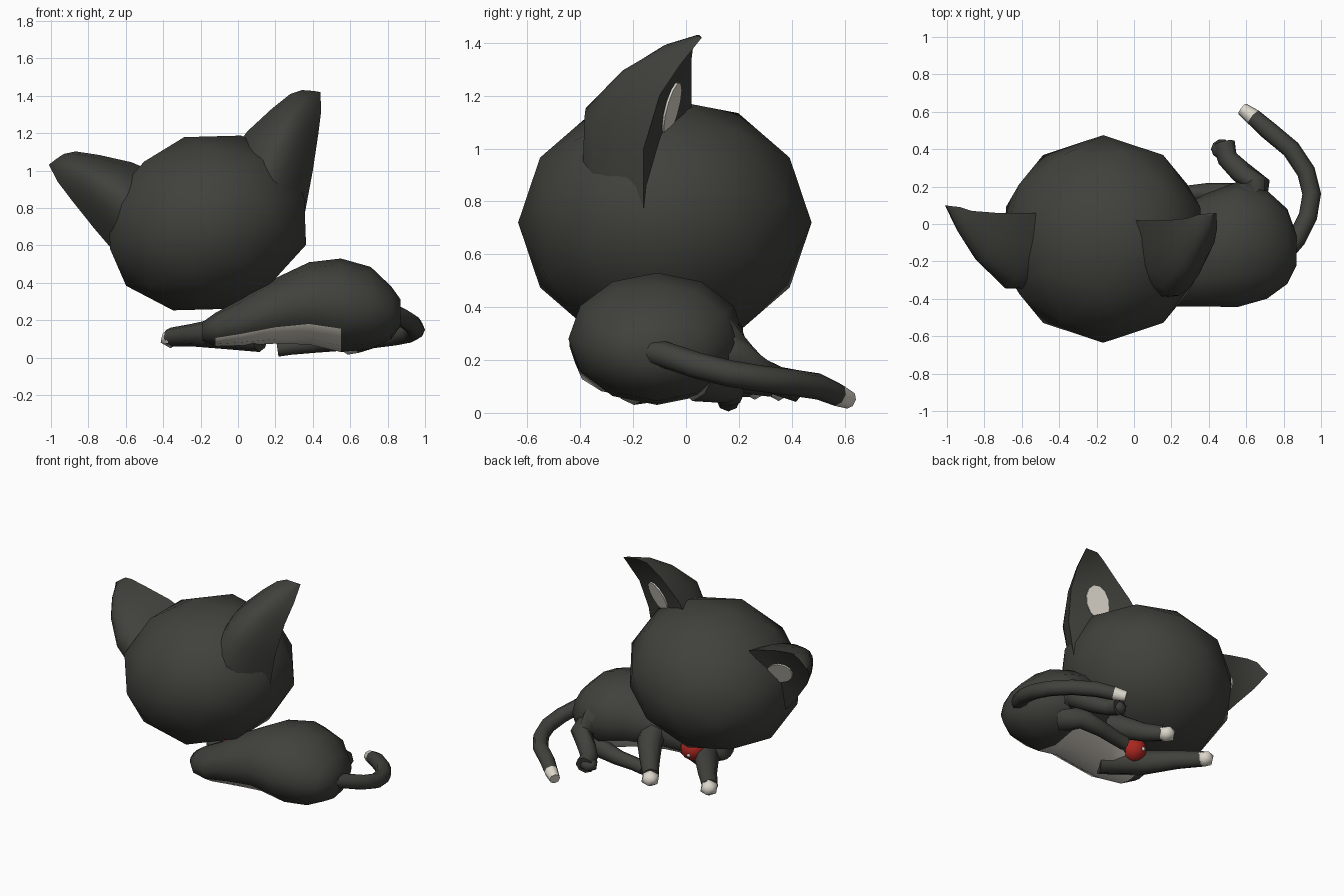
import bpy, bmesh, math
from mathutils import Vector, Matrix

cube = bpy.data.objects.get("Cube")
if cube:
    bpy.data.objects.remove(cube)


def material(name, rgb):
    m = bpy.data.materials.new(name)
    m.use_nodes = True
    m.diffuse_color = (*rgb, 1)
    m.node_tree.nodes["Principled BSDF"].inputs["Base Color"].default_value = (*rgb, 1)
    return m


FUR = material("charcoal fur", (0.052, 0.052, 0.045))
PALE = material("cream fur", (0.72, 0.68, 0.6))
RED = material("red bell", (0.4, 0.02, 0.015))


def finish(name, bm, mats, angle=60):
    bmesh.ops.recalc_face_normals(bm, faces=bm.faces)
    me = bpy.data.meshes.new(name)
    bm.to_mesh(me)
    bm.free()
    ob = bpy.data.objects.new(name, me)
    bpy.context.collection.objects.link(ob)
    for m in mats:
        me.materials.append(m)
    bpy.ops.object.select_all(action='DESELECT')
    ob.select_set(True)
    bpy.context.view_layer.objects.active = ob
    bpy.ops.object.shade_smooth_by_angle(angle=math.radians(angle))
    return ob


def loft(rings):
    bm = bmesh.new()
    rows = [[bm.verts.new(p) for p in ring] for ring in rings]
    n = len(rows[0])
    for a, b in zip(rows, rows[1:]):
        for i in range(n):
            j = (i + 1) % n
            bm.faces.new((a[i], a[j], b[j], b[i]))
    bm.faces.new(rows[0])
    bm.faces.new(rows[-1])
    return bm


def ball(name, loc, size, mat, rot=None, detail=2):
    bm = bmesh.new()
    bmesh.ops.create_icosphere(bm, subdivisions=detail, radius=1)
    turn = rot or Matrix.Identity(4)
    bm.transform(Matrix.Translation(loc) @ turn @ Matrix.Diagonal((*size, 1)))
    return finish(name, bm, [mat])


def tube(name, path, radii, tip=False, sides=8):
    """Round limb along a path; the last span can take the pale colour."""
    pts = [Vector(p) for p in path]
    rings = []
    for k, p in enumerate(pts):
        d = (pts[min(k + 1, len(pts) - 1)] - pts[max(k - 1, 0)]).normalized()
        u = d.cross(Vector((0, 0, 1))).normalized()
        v = u.cross(d)
        rings.append([p + radii[k] * (u * math.cos(a) + v * math.sin(a))
                      for a in (math.tau * i / sides for i in range(sides))])
    bm = loft(rings)
    if tip:
        bm.faces.ensure_lookup_table()
        first = (len(pts) - 2) * sides
        for f in bm.faces[first:first + sides]:
            f.material_index = 1
        bm.faces[-1].material_index = 1
    return finish(name, bm, [FUR, PALE])


# Body: cross-sections from rump to neck (x, centre y, centre z, half y, half z)
sections = [(.87, -.14, .24, .08, .07), (.82, -.12, .24, .2, .14),
            (.71, -.11, .265, .29, .22), (.55, -.11, .28, .335, .25),
            (.38, -.14, .29, .3, .22), (.2, -.19, .25, .25, .175),
            (.02, -.22, .19, .2, .125), (-.12, -.2, .15, .14, .09),
            (-.19, -.18, .14, .08, .05)]
sides = 12
bm = loft([[(x, cy + ry * math.cos(math.tau * i / sides), cz + rz * math.sin(math.tau * i / sides))
            for i in range(sides)] for x, cy, cz, ry, rz in sections])
bm.normal_update()
bmesh.ops.recalc_face_normals(bm, faces=bm.faces)
# Pale belly on the downward faces
for f in bm.faces:
    if f.normal.z < -.55 and -.1 < f.calc_center_median().x < .5:
        f.material_index = 1
finish("body", bm, [FUR, PALE])

# Head
ROLL = Matrix.Rotation(math.radians(-15), 4, 'Y')
ball("head", (-.165, -.08, .72), (.565, .555, .475), FUR, ROLL)

# Ears: crescent sections between an inner and an outer edge, bulging backwards
ear_sections = [((-.06, .02, 1.06), (.34, -.16, .68), .32),
                ((.05, .02, 1.21), (.4, -.16, 1.0), .31),
                ((.18, .02, 1.33), (.43, -.1, 1.2), .2),
                ((.28, .03, 1.41), (.445, -.02, 1.32), .1),
                ((.34, .05, 1.43), (.44, .06, 1.42), .015)]
HEAD = Matrix.Translation((-.15, 0, .72))
MIRROR = (Matrix.Translation((0, .04, 0)) @ HEAD @ ROLL @ Matrix.Diagonal((-1, 1, 1, 1))
          @ ROLL.inverted() @ HEAD.inverted())
STEPS = 8
for side, place in (("left", Matrix.Identity(4)), ("right", MIRROR)):
    rings, mids = [], []
    for a, b, depth in ear_sections:
        a, b = Vector(a), Vector(b)
        mids.append((a + b) / 2)
        back = Vector((-.1, -1, .15)) * depth
        rings.append([a.lerp(b, i / STEPS) + back * math.sin(math.pi * i / STEPS) ** .8
                      for i in range(STEPS + 1)])
    bm = loft(rings)
    bm.transform(place)
    finish(side + "_ear", bm, [FUR], 50)

    # Pale inner ear plate lying on the open face
    up = (mids[2] - mids[1]).normalized()
    across = Vector(ear_sections[1][1]) - Vector(ear_sections[1][0])
    normal = across.cross(up).normalized()
    if normal.y < 0:
        normal = -normal
    wide = up.cross(normal)
    frame = Matrix((wide, up, normal)).transposed().to_4x4()
    frame.translation = mids[1].lerp(mids[2], .3) + normal * .008
    bm = bmesh.new()
    bmesh.ops.create_cone(bm, cap_ends=True, segments=12, radius1=1, radius2=1, depth=1)
    bm.transform(place @ frame @ Matrix.Diagonal((.075, .11, .009, 1)))
    finish(side + "_inner_ear", bm, [PALE], 30)

# Front legs with pale paws
tube("right_front_leg", [(.12, -.2, .11), (-.12, -.06, .13), (-.25, .12, .12), (-.36, .25, .11)],
     [.08, .08, .06, .05])
ball("right_front_paw", (-.36, .26, .105), (.06, .065, .055), PALE, detail=1)
tube("left_front_leg", [(.27, -.05, .25), (.21, .1, .2), (.11, .24, .13), (.04, .33, .11)],
     [.1, .08, .06, .05])
ball("left_front_paw", (.03, .35, .1), (.062, .065, .055), PALE, detail=1)

# Hind legs
tube("upper_hind_leg", [(.5, .04, .3), (.62, .14, .25), (.66, .21, .2), (.57, .28, .15),
                        (.5, .35, .12), (.48, .43, .1)], [.15, .11, .07, .06, .055, .06])
ball("upper_hind_paw", (.47, .4, .1), (.065, .06, .05), FUR, detail=1)
tube("lower_hind_leg", [(.62, .05, .14), (.55, .16, .1), (.4, .17, .075), (.28, .16, .06),
                        (.21, .16, .05)], [.1, .065, .05, .045, .045])

# Tail with a pale tip
tube("tail", [(.8, -.16, .24), (.87, -.08, .22), (.93, .04, .18), (.95, .16, .15), (.92, .28, .13),
              (.84, .4, .115), (.72, .5, .1), (.64, .57, .07), (.58, .615, .05)],
     [.05, .05, .05, .05, .05, .05, .05, .045, .035], tip=True)

# Bell under the chin
ball("bell", (-.03, -.04, .18), (.085, .085, .085), RED)
ball("bell_glint", (-.045, .035, .16), (.015, .015, .015), PALE, detail=1)
